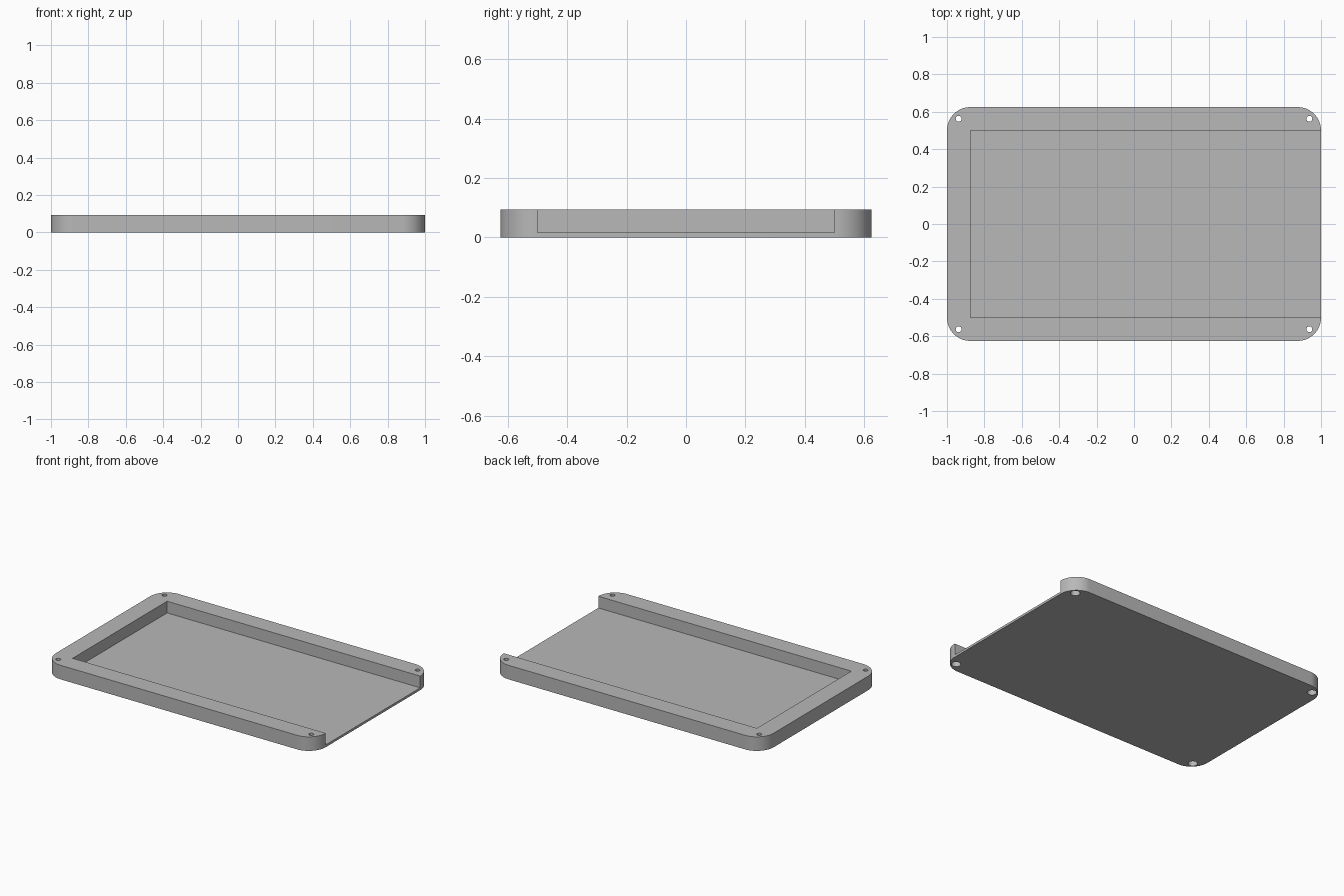
import bpy
import math

cube = bpy.data.objects.get("Cube")
if cube:
    bpy.data.objects.remove(cube, do_unlink=True)

LENGTH, WIDTH, HEIGHT = 2.0, 1.25, 0.094
RADIUS = 0.125          # corner radius, also the rim width
FLOOR = 0.0156
SEGMENTS = 24           # steps per rounded corner

grey = bpy.data.materials.new("plain grey")
grey.use_nodes = True
colour = (0.48, 0.48, 0.48, 1)
grey.diffuse_color = colour
grey.node_tree.nodes["Principled BSDF"].inputs["Base Color"].default_value = colour


def rounded_outline():
    """Counter-clockwise rounded rectangle."""
    points = []
    for corner, (sx, sy) in enumerate([(1, 1), (-1, 1), (-1, -1), (1, -1)]):
        cx = sx * (LENGTH / 2 - RADIUS)
        cy = sy * (WIDTH / 2 - RADIUS)
        for i in range(SEGMENTS + 1):
            a = math.pi / 2 * (corner + i / SEGMENTS)
            points.append((cx + RADIUS * math.cos(a), cy + RADIUS * math.sin(a)))
    return points


def extrude(name, outline, z0, z1):
    n = len(outline)
    verts = [(x, y, z) for z in (z0, z1) for x, y in outline]
    faces = [tuple(reversed(range(n))), tuple(range(n, 2 * n))]
    faces += [(i, (i + 1) % n, n + (i + 1) % n, n + i) for i in range(n)]
    mesh = bpy.data.meshes.new(name)
    mesh.from_pydata(verts, [], faces)
    mesh.materials.append(grey)
    obj = bpy.data.objects.new(name, mesh)
    bpy.context.collection.objects.link(obj)
    return obj


def circle(cx, cy, r, n=32):
    return [(cx + r * math.cos(2 * math.pi * i / n),
             cy + r * math.sin(2 * math.pi * i / n)) for i in range(n)]


def cut(target, cutter):
    """Subtract the cutter from the target and discard it."""
    cutter.hide_render = True
    mod = target.modifiers.new("cut", 'BOOLEAN')
    mod.operation = 'DIFFERENCE'
    mod.solver = 'EXACT'
    mod.object = cutter
    bpy.context.view_layer.objects.active = target
    bpy.ops.object.modifier_apply(modifier=mod.name)
    bpy.data.objects.remove(cutter, do_unlink=True)


# Tray body with rounded corners
tray = extrude("tray", rounded_outline(), 0, HEIGHT)

# Pocket, open through the +x end
left, right, side = -LENGTH / 2 + RADIUS, LENGTH / 2 + 0.1, WIDTH / 2 - RADIUS
pocket = [(left, -side), (right, -side), (right, side), (left, side)]
cut(tray, extrude("pocket_cutter", pocket, FLOOR, HEIGHT + 0.1))

# Screw holes, with wider recesses underneath for the heads
for sx in (-1, 1):
    for sy in (-1, 1):
        x, y = sx * (LENGTH / 2 - RADIUS / 2), sy * (WIDTH / 2 - RADIUS / 2)
        cut(tray, extrude("hole_cutter", circle(x, y, 0.0156), -0.1, HEIGHT + 0.1))
        cut(tray, extrude("recess_cutter", circle(x, y, 0.029), -0.1, 0.05))

bpy.ops.object.select_all(action='DESELECT')
tray.select_set(True)
bpy.context.view_layer.objects.active = tray
bpy.ops.object.shade_smooth_by_angle(angle=math.radians(30))
